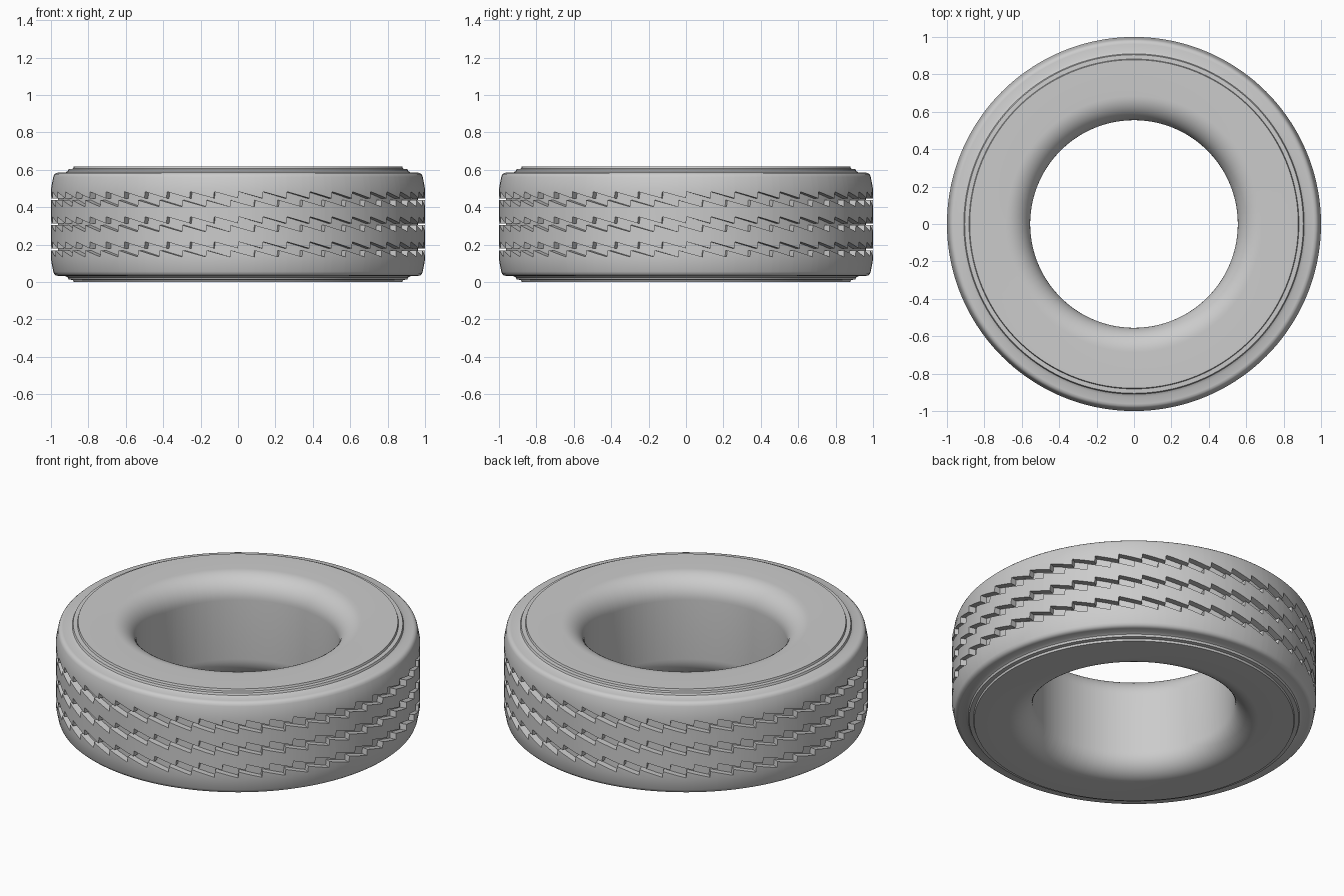
import bpy, bmesh
from math import sin, cos, pi

if "Cube" in bpy.data.objects:
    bpy.data.objects.remove(bpy.data.objects["Cube"])

HEIGHT = 0.618
MID = HEIGHT / 2
TEETH = 48
STEP = 0.03                      # share of a tooth taken by its step
HOLE, BEAD = 0.555, 0.13         # hole radius and rounding of its rim
FLOOR = 0.962                    # radius of the groove floors

# Rubber material
rubber = bpy.data.materials.new("grey rubber")
rubber.use_nodes = True
rubber.diffuse_color = (0.6, 0.6, 0.6, 1)
shader = rubber.node_tree.nodes["Principled BSDF"]
shader.inputs["Base Color"].default_value = rubber.diffuse_color
shader.inputs["Roughness"].default_value = 0.7

# Upper half of the cross-section as (radius, height above the middle):
# rounded rim, flat sidewall, stepped ring, rounded shoulder
half = []
for i in range(13):
    a = pi / 2 * i / 12
    half.append((HOLE + BEAD * (1 - cos(a)), MID - BEAD * (1 - sin(a))))
half += [(r, MID - d) for r, d in [
    (0.878, 0), (0.882, 0.012), (0.905, 0.013), (0.910, 0.025), (0.925, 0.033),
    (0.962, 0.033), (0.974, 0.036), (0.983, 0.044), (0.988, 0.056), (1.0, 0.12)]]


def saw(t, start):
    """Sawtooth from 0 up to 1, dropping back just before start."""
    return ((t - start) % 1) / (1 - STEP)


def section(t):
    """Closed cross-section at the fraction t of one tooth."""
    points = list(half)
    for row in (1, 0, -1):
        centre = row * 0.134
        upper = centre + 0.04 - 0.035 * saw(t, STEP)
        lower = centre - 0.005 - 0.035 * saw(t, 0.7)
        points += [(1, upper), (FLOOR, upper), (FLOOR, lower), (1, lower)]
    return points + [(r, -z) for r, z in reversed(half)]


# Tyre: sweep the section round the axis, stepping the groove edges per tooth
bm = bmesh.new()
rings = []
for tooth in range(TEETH):
    for t in (0, STEP, 0.35, 0.7 - STEP, 0.7):
        a = 2 * pi * (tooth + t) / TEETH - pi / 2
        rings.append([bm.verts.new((r * cos(a), r * sin(a), z + MID))
                      for r, z in section(t)])
for i, ring in enumerate(rings):
    after = rings[(i + 1) % len(rings)]
    for j in range(len(ring)):
        k = (j + 1) % len(ring)
        bm.faces.new((ring[j], ring[k], after[k], after[j]))
bmesh.ops.recalc_face_normals(bm, faces=bm.faces)

mesh = bpy.data.meshes.new("tyre")
bm.to_mesh(mesh)
bm.free()
mesh.materials.append(rubber)
tyre = bpy.data.objects.new("tyre", mesh)
bpy.context.collection.objects.link(tyre)

# Smooth shading with crisp groove and ring edges
bpy.ops.object.select_all(action="DESELECT")
tyre.select_set(True)
bpy.context.view_layer.objects.active = tyre
bpy.ops.object.shade_smooth_by_angle(angle=pi / 6)
